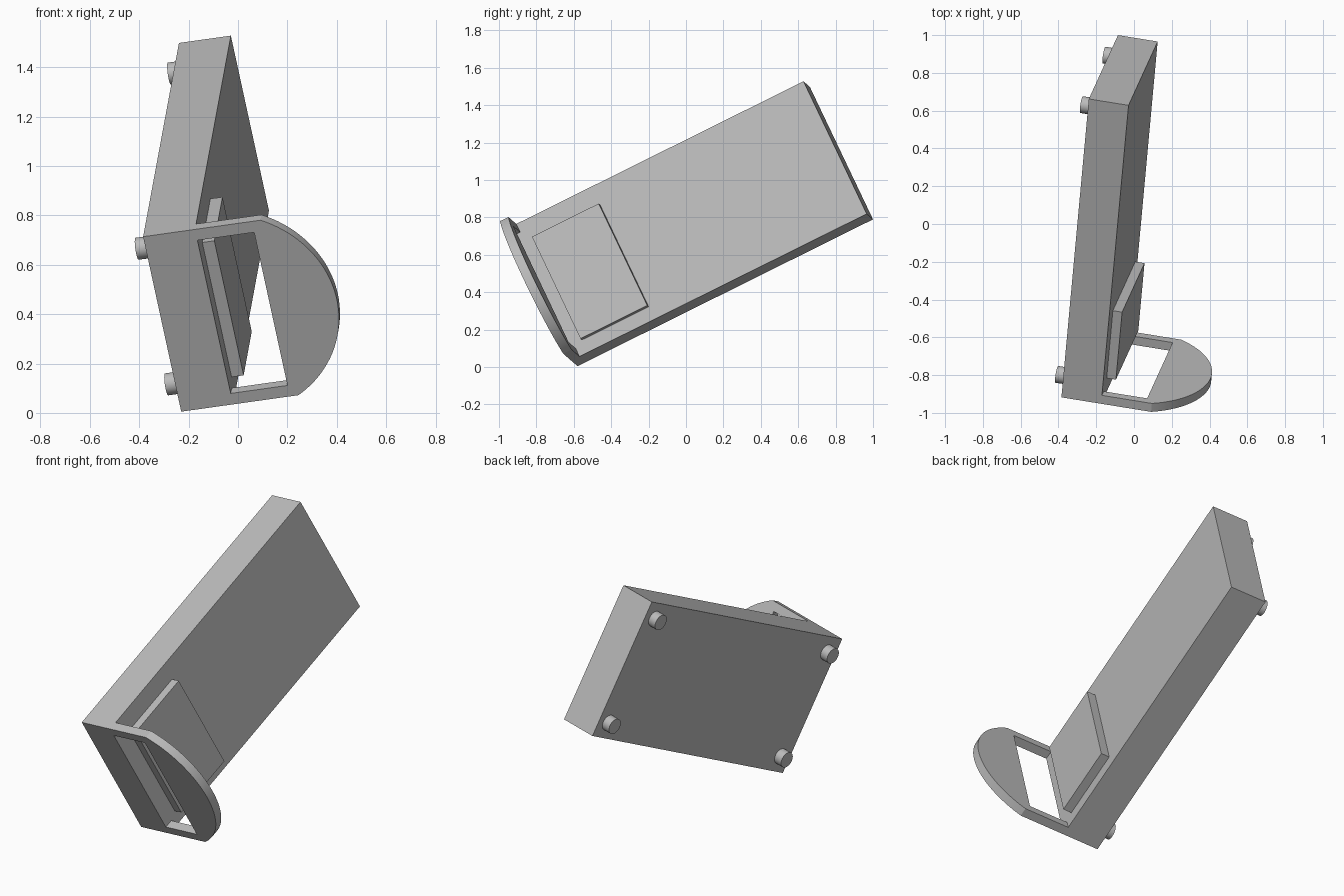
import bpy, bmesh, math
from mathutils import Matrix, Vector

if "Cube" in bpy.data.objects:
    bpy.data.objects.remove(bpy.data.objects["Cube"])

# Tilted local frame: x = length, y = width, z = thickness
long_axis = Vector((0.082, 0.893, 0.4435)).normalized()
wide_axis = Vector((-0.193, -0.424, 0.885))
wide_axis = (wide_axis - long_axis * wide_axis.dot(long_axis)).normalized()
thick_axis = long_axis.cross(wide_axis)
FRAME = Matrix((long_axis, wide_axis, thick_axis)).transposed().to_4x4()
FRAME.translation = Vector((-0.23, -0.58, 0.005))

LENGTH, WIDTH, THICK = 1.77, 0.80, 0.215

grey = bpy.data.materials.new("plain grey")
grey.diffuse_color = (0.5, 0.5, 0.5, 1)
grey.use_nodes = True
grey.node_tree.nodes["Principled BSDF"].inputs["Base Color"].default_value = grey.diffuse_color


def finish(name, bm, smooth=False):
    bmesh.ops.recalc_face_normals(bm, faces=bm.faces)
    mesh = bpy.data.meshes.new(name)
    bm.to_mesh(mesh)
    bm.free()
    mesh.materials.append(grey)
    obj = bpy.data.objects.new(name, mesh)
    obj.matrix_world = FRAME
    bpy.context.collection.objects.link(obj)
    if smooth:
        bpy.ops.object.select_all(action='DESELECT')
        obj.select_set(True)
        bpy.context.view_layer.objects.active = obj
        bpy.ops.object.shade_smooth_by_angle(angle=math.radians(30))
    return obj


def box(name, lo, hi):
    lo, hi = Vector(lo), Vector(hi)
    bm = bmesh.new()
    bmesh.ops.create_cube(bm, size=1)
    bmesh.ops.scale(bm, vec=hi - lo, verts=bm.verts)
    bmesh.ops.translate(bm, vec=(lo + hi) / 2, verts=bm.verts)
    return finish(name, bm)


# Main slab and the raised pad on its face
box("body", (0, 0, 0), (LENGTH, WIDTH, THICK))
box("pad", (0.10, 0.075, THICK), (0.50, 0.69, THICK + 0.05))

# End handle: rounded outline with a rectangular opening against the slab
corner_t, radius, mid = 0.4855, 0.455, WIDTH / 2
half = math.asin(mid / radius)
centre_t = corner_t - radius * math.cos(half)
STEPS = 40
outline = [(0, THICK)]
for i in range(STEPS + 1):
    a = -half + 2 * half * i / STEPS
    outline.append((mid + radius * math.sin(a), centre_t + radius * math.cos(a)))
outline += [(WIDTH, THICK), (0.75, THICK), (0.75, 0.45), (0.05, 0.45), (0.05, THICK)]
bm = bmesh.new()
face = bm.faces.new([bm.verts.new((0, w, t)) for w, t in outline])
side = bmesh.ops.extrude_face_region(bm, geom=[face])["geom"]
bmesh.ops.translate(bm, vec=(0.05, 0, 0),
                    verts=[v for v in side if isinstance(v, bmesh.types.BMVert)])
finish("handle", bm, smooth=True)

# Four round feet under the slab
for i, l in enumerate((0.085, LENGTH - 0.085)):
    for j, w in enumerate((0.09, WIDTH - 0.09)):
        bm = bmesh.new()
        bmesh.ops.create_cone(bm, cap_ends=True, segments=32, radius1=0.045,
                              radius2=0.045, depth=0.05,
                              matrix=Matrix.Translation((l, w, -0.025)))
        finish(f"foot_{i}{j}", bm, smooth=True)
